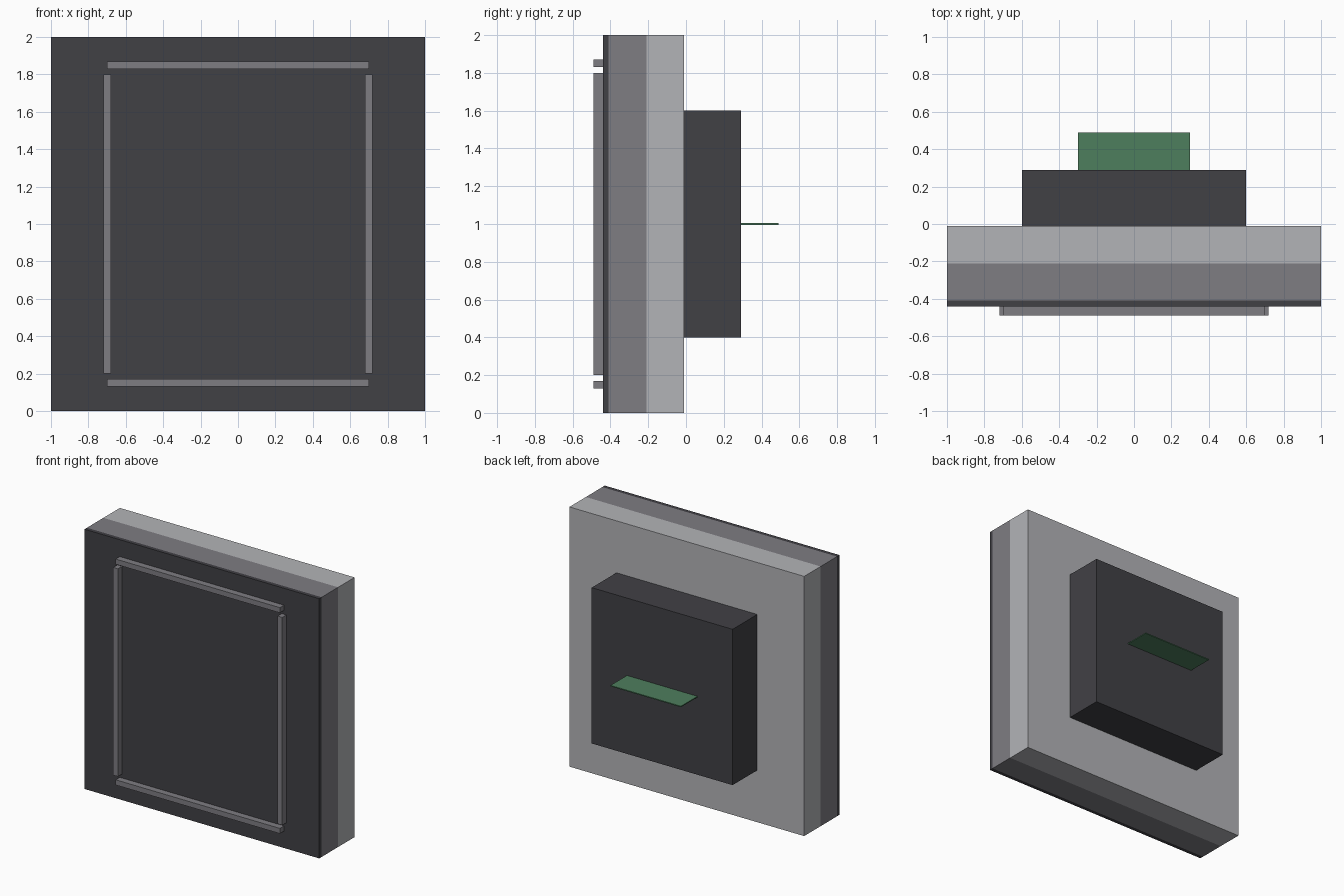
import bpy

cube = bpy.data.objects.get("Cube")
if cube:
    bpy.data.objects.remove(cube, do_unlink=True)


def material(name, r, g, b):
    mat = bpy.data.materials.new(name)
    mat.use_nodes = True
    mat.diffuse_color = (r, g, b, 1)
    mat.node_tree.nodes["Principled BSDF"].inputs["Base Color"].default_value = (r, g, b, 1)
    return mat


def box(name, x, y, z, mat):
    """Box spanning the (low, high) range on each axis."""
    spans = (x, y, z)
    bpy.ops.mesh.primitive_cube_add(size=1, location=[(a + b) / 2 for a, b in spans])
    obj = bpy.context.object
    obj.name = name
    obj.scale = [b - a for a, b in spans]
    bpy.ops.object.transform_apply(location=False, rotation=False, scale=True)
    obj.data.materials.append(mat)
    return obj


dark = material("charcoal", 0.053, 0.052, 0.060)
mid = material("mid grey", 0.21, 0.205, 0.225)
light = material("light grey", 0.45, 0.455, 0.475)
green = material("circuit green", 0.076, 0.21, 0.11)

# Layered square panel, front to back
full, height = (-1, 1), (0, 2)
box("front_plate", full, (-0.44, -0.41), height, dark)
box("middle_layer", full, (-0.41, -0.21), height, mid)
box("back_layer", full, (-0.21, -0.01), height, light)

# Rear housing with a thin board sticking out
box("rear_housing", (-0.6, 0.6), (-0.01, 0.29), (0.4, 1.6), dark)
box("circuit_board", (-0.3, 0.3), (0.29, 0.49), (0.996, 1.004), green)

# Raised frame strips on the front
depth = (-0.49, -0.44)
for name, x in (("left", 0.7), ("right", -0.7)):
    box(name + "_strip", (x - 0.02, x + 0.02), depth, (0.2, 1.8), mid)
for name, z in (("top", 1.85), ("bottom", 0.15)):
    box(name + "_strip", (-0.7, 0.7), depth, (z - 0.02, z + 0.02), mid)
